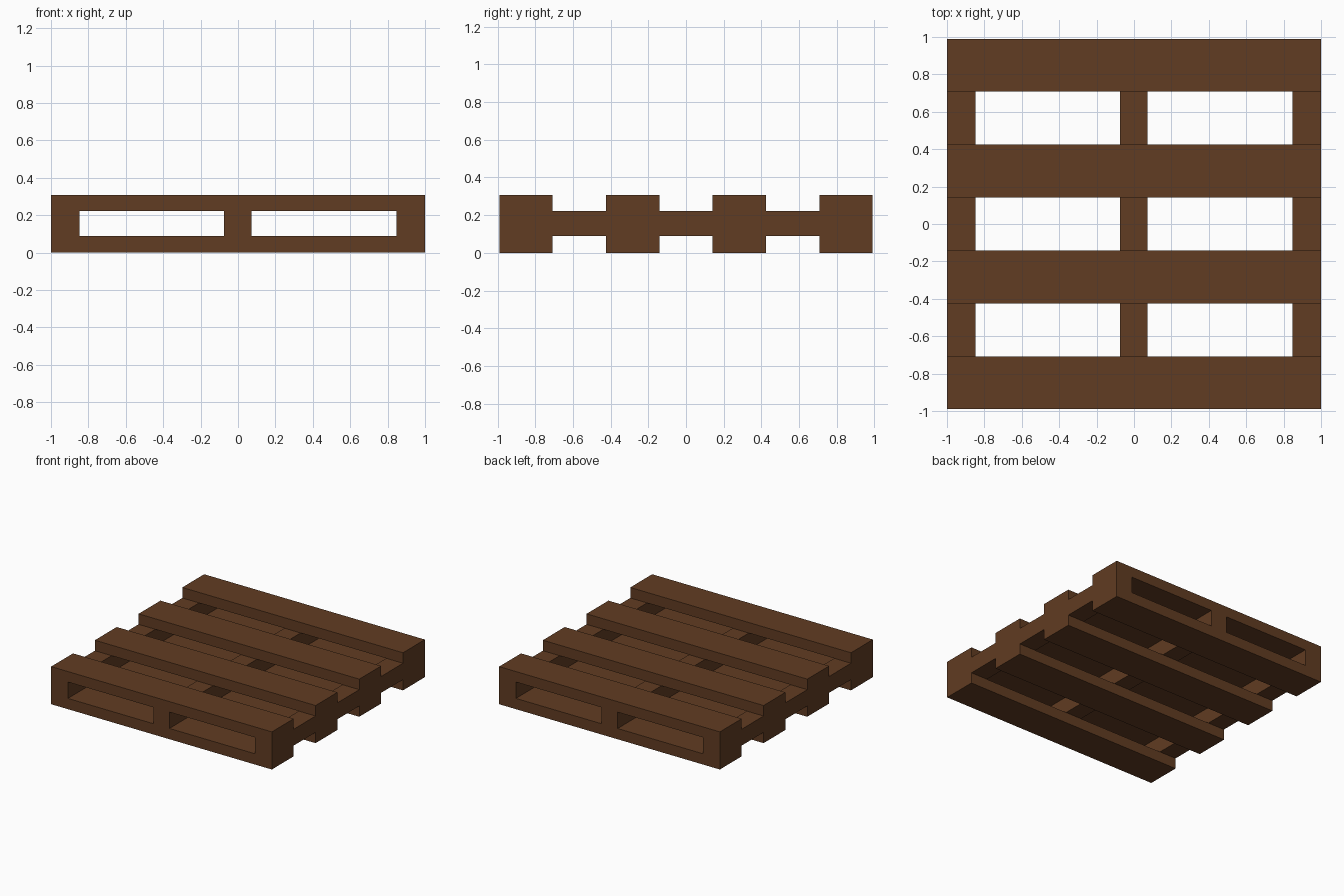
import bpy
import bmesh
from mathutils import Vector

if "Cube" in bpy.data.objects:
    bpy.data.objects.remove(bpy.data.objects["Cube"])

wood = bpy.data.materials.new("brown_wood")
wood.diffuse_color = (0.12, 0.045, 0.016, 1)
wood.use_nodes = True
wood.node_tree.nodes["Principled BSDF"].inputs["Base Color"].default_value = wood.diffuse_color


def box(name, x, y, z):
    """Box spanning the given (min, max) ranges."""
    bm = bmesh.new()
    bmesh.ops.create_cube(bm, size=1)
    bmesh.ops.scale(bm, vec=Vector((x[1] - x[0], y[1] - y[0], z[1] - z[0])), verts=bm.verts)
    bmesh.ops.translate(bm, vec=Vector((sum(x) / 2, sum(y) / 2, sum(z) / 2)), verts=bm.verts)
    mesh = bpy.data.meshes.new(name)
    bm.to_mesh(mesh)
    bm.free()
    mesh.materials.append(wood)
    obj = bpy.data.objects.new(name, mesh)
    bpy.context.collection.objects.link(obj)
    return obj


LENGTH = 1.98        # front to back
BOARD = LENGTH / 7   # four boards and three equal gaps
Z_LOW, Z_HIGH, TOP = 0.088, 0.222, 0.308

# Deck boards: matching rows on top and bottom
for i in range(4):
    y0 = -LENGTH / 2 + 2 * i * BOARD
    box(f"bottom_board_{i + 1}", (-1, 1), (y0, y0 + BOARD), (0, Z_LOW))
    box(f"top_board_{i + 1}", (-1, 1), (y0, y0 + BOARD), (Z_HIGH, TOP))

# Stringers running front to back between the two decks
for side, x in (("left", (-1, -0.848)), ("middle", (-0.074, 0.072)), ("right", (0.848, 1))):
    box(f"{side}_stringer", x, (-LENGTH / 2, LENGTH / 2), (Z_LOW, Z_HIGH))
